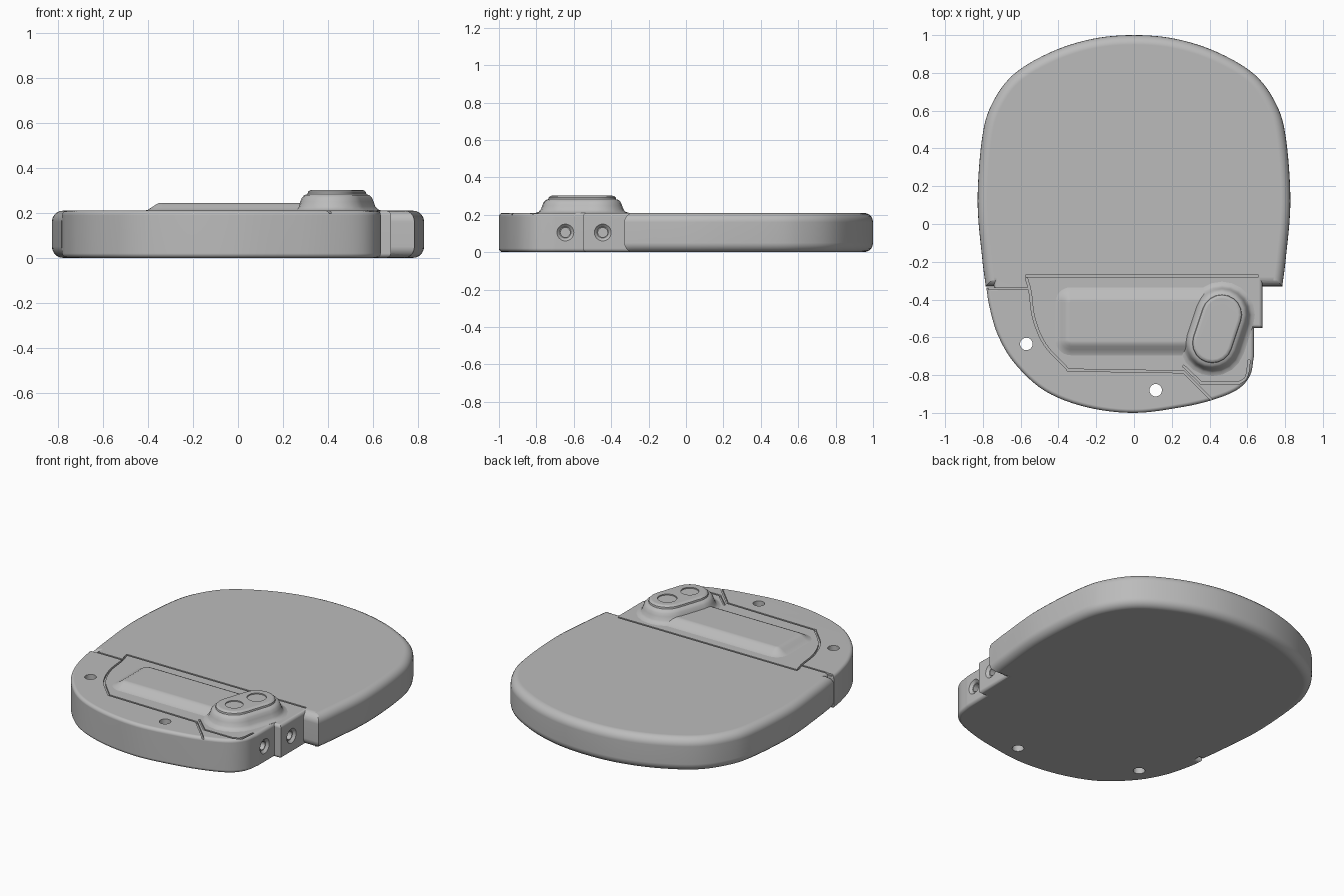
import bpy, bmesh, math
from mathutils import Vector

if "Cube" in bpy.data.objects:
    bpy.data.objects.remove(bpy.data.objects["Cube"])

GREY = bpy.data.materials.new("plain grey")
GREY.use_nodes = True
GREY.diffuse_color = (0.5, 0.5, 0.5, 1)
GREY.node_tree.nodes["Principled BSDF"].inputs["Base Color"].default_value = (0.5, 0.5, 0.5, 1)
TOP = 0.21


def finish(bm, name):
    bmesh.ops.recalc_face_normals(bm, faces=bm.faces)
    mesh = bpy.data.meshes.new(name)
    bm.to_mesh(mesh)
    bm.free()
    mesh.materials.append(GREY)
    ob = bpy.data.objects.new(name, mesh)
    bpy.context.collection.objects.link(ob)
    return ob


def spline(points, steps=6):
    """Smooth open curve through the points."""
    p = [Vector(q) for q in points]
    p = [2 * p[0] - p[1]] + p + [2 * p[-1] - p[-2]]
    out = []
    for a, b, c, d in zip(p, p[1:], p[2:], p[3:]):
        for i in range(steps):
            t = i / steps
            out.append(0.5 * (2 * b + (c - a) * t + (2 * a - 5 * b + 4 * c - d) * t**2
                              + (3 * b - a - 3 * c + d) * t**3))
    return out + [p[-2]]


def prism(name, outline, z0, z1, bevel=0):
    """Extruded outline with rounded upper and lower rims."""
    bm = bmesh.new()
    base = bm.faces.new([bm.verts.new((q[0], q[1], z0)) for q in outline])
    top = bmesh.ops.extrude_face_region(bm, geom=[base], use_keep_orig=True)["geom"]
    bmesh.ops.translate(bm, vec=(0, 0, z1 - z0),
                        verts=[v for v in top if isinstance(v, bmesh.types.BMVert)])
    bmesh.ops.recalc_face_normals(bm, faces=bm.faces)
    if bevel:
        rims = [e for e in bm.edges if abs(e.verts[0].co.z - e.verts[1].co.z) < 1e-5]
        bmesh.ops.bevel(bm, geom=rims, offset=bevel, segments=5, profile=0.5, affect='EDGES')
    return finish(bm, name)


def groove(points, width=0.011):
    """Thin cutter that follows a seam line."""
    p = [Vector(q) for q in points]
    left, right = [], []
    for i, q in enumerate(p):
        t = (p[min(i + 1, len(p) - 1)] - p[max(i - 1, 0)]).normalized()
        n = Vector((-t.y, t.x)) * width / 2
        left.append(q + n)
        right.append(q - n)
    return prism("cutter", left + right[::-1], TOP - 0.012, TOP + 0.05)


def cylinder(center, r1, r2, depth, sideways=False):
    rot = (0, math.pi / 2, 0) if sideways else (0, 0, 0)
    bpy.ops.mesh.primitive_cone_add(vertices=32, radius1=r1, radius2=r2, depth=depth,
                                    location=center, rotation=rot)
    bpy.context.object.data.materials.append(GREY)
    return bpy.context.object


def combine(ob, other, operation):
    mod = ob.modifiers.new("combine", 'BOOLEAN')
    mod.operation, mod.solver, mod.object = operation, 'EXACT', other
    bpy.context.view_layer.objects.active = ob
    bpy.ops.object.modifier_apply(modifier=mod.name)
    bpy.data.objects.remove(other)


def smooth(ob):
    bpy.ops.object.select_all(action='DESELECT')
    ob.select_set(True)
    bpy.context.view_layer.objects.active = ob
    bpy.ops.object.shade_smooth_by_angle(angle=math.radians(35))
    mod = ob.modifiers.new("clean shading", 'WEIGHTED_NORMAL')
    mod.keep_sharp = True


def rounded(corners, r, steps=10):
    """Convex counter-clockwise corners grown outward by r with round arcs."""
    out, n = [], len(corners)
    for i, c in enumerate(corners):
        a, b = Vector(corners[i - 1]), Vector(corners[(i + 1) % n])
        c = Vector(c)
        start = math.atan2((c - a).y, (c - a).x) - math.pi / 2
        end = math.atan2((b - c).y, (b - c).x) - math.pi / 2
        turn = (end - start) % (2 * math.pi)
        for k in range(steps + 1):
            w = start + turn * k / steps
            out.append(c + r * Vector((math.cos(w), math.sin(w))))
    return out


def mound(name, corners, profile):
    """Stack of rounded rings, each given as (radius, height)."""
    bm = bmesh.new()
    rings = [[bm.verts.new((*q, z)) for q in rounded(corners, r)] for r, z in profile]
    for lo, hi in zip(rings, rings[1:]):
        for i in range(len(lo)):
            bm.faces.new((lo[i - 1], lo[i], hi[i], hi[i - 1]))
    bm.faces.new(rings[0][::-1])
    bm.faces.new(rings[-1])
    return finish(bm, name)


# Main body: mirrored rounded back with soft rims
half = [(0.785, -0.33), (0.805, -0.17), (0.828, 0.12), (0.805, 0.45), (0.755, 0.63),
        (0.64, 0.79), (0.44, 0.91), (0.22, 0.98)]
body = prism("main_body", spline(half + [(0, 1)] + [(-x, y) for x, y in half[::-1]]), 0, TOP, 0.05)

# Front frame with the stepped right side
front = spline([(-0.782, -0.335), (-0.765, -0.44), (-0.72, -0.59), (-0.63, -0.74), (-0.47, -0.885),
                (-0.25, -0.97), (0, -1), (0.25, -0.97), (0.42, -0.93), (0.55, -0.875),
                (0.615, -0.8), (0.635, -0.7)])
step = [(0.635, -0.55), (0.68, -0.55), (0.68, -0.25), (-0.74, -0.25), (-0.74, -0.335)]
combine(body, prism("front_frame", front + step, 0, TOP, 0.02), 'UNION')

# Seam lines around the cover panel
cover_left = spline([(-0.57, -0.285), (-0.55, -0.36), (-0.53, -0.5), (-0.47, -0.64), (-0.35, -0.77)])
for line in (cover_left,
             [(-0.575, -0.275), (0.66, -0.275)],
             [(-0.355, -0.773), (0.265, -0.783)],
             [(0.26, -0.75), (0.36, -0.845)],
             [(0.35, -0.842), (0.56, -0.842)],
             spline([(0.555, -0.842), (0.595, -0.81), (0.61, -0.72)]),
             [(0.26, -0.78), (0.42, -0.94)],
             [(-0.77, -0.342), (-0.555, -0.342)]):
    combine(body, groove(line), 'DIFFERENCE')

# Screw holes and side sockets
for x, y in ((-0.57, -0.635), (0.115, -0.88)):
    combine(body, cylinder((x, y, 0.1), 0.033, 0.033, 0.5), 'DIFFERENCE')
for x, y in ((0.635, -0.645), (0.68, -0.445)):
    combine(body, cylinder((x, y, 0.105), 0.025, 0.025, 0.16, True), 'DIFFERENCE')
    combine(body, cylinder((x, y, 0.105), 0.03, 0.06, 0.03, True), 'DIFFERENCE')
smooth(body)

# Raised cover panel
panel = mound("raised_panel", [(-0.335, -0.615), (0.4, -0.615), (0.4, -0.415), (-0.335, -0.415)],
              [(0.085, 0.2), (0.08, 0.21), (0.066, 0.214), (0.05, 0.224),
               (0.032, 0.236), (0.018, 0.243), (0.004, 0.245)])
smooth(panel)

# Tilted oval housing with two lens recesses
lenses = [(0.415, -0.63), (0.465, -0.48)]
housing = mound("lens_housing", lenses,
                [(0.18, 0.2), (0.175, 0.21), (0.158, 0.215), (0.146, 0.228), (0.138, 0.25),
                 (0.131, 0.267), (0.12, 0.279), (0.106, 0.283), (0.104, 0.293), (0.096, 0.3),
                 (0.086, 0.302)])
for (x, y), r in zip(lenses, (0.051, 0.055)):
    combine(housing, cylinder((x, y, 0.32), r, r, 0.05), 'DIFFERENCE')
smooth(housing)
